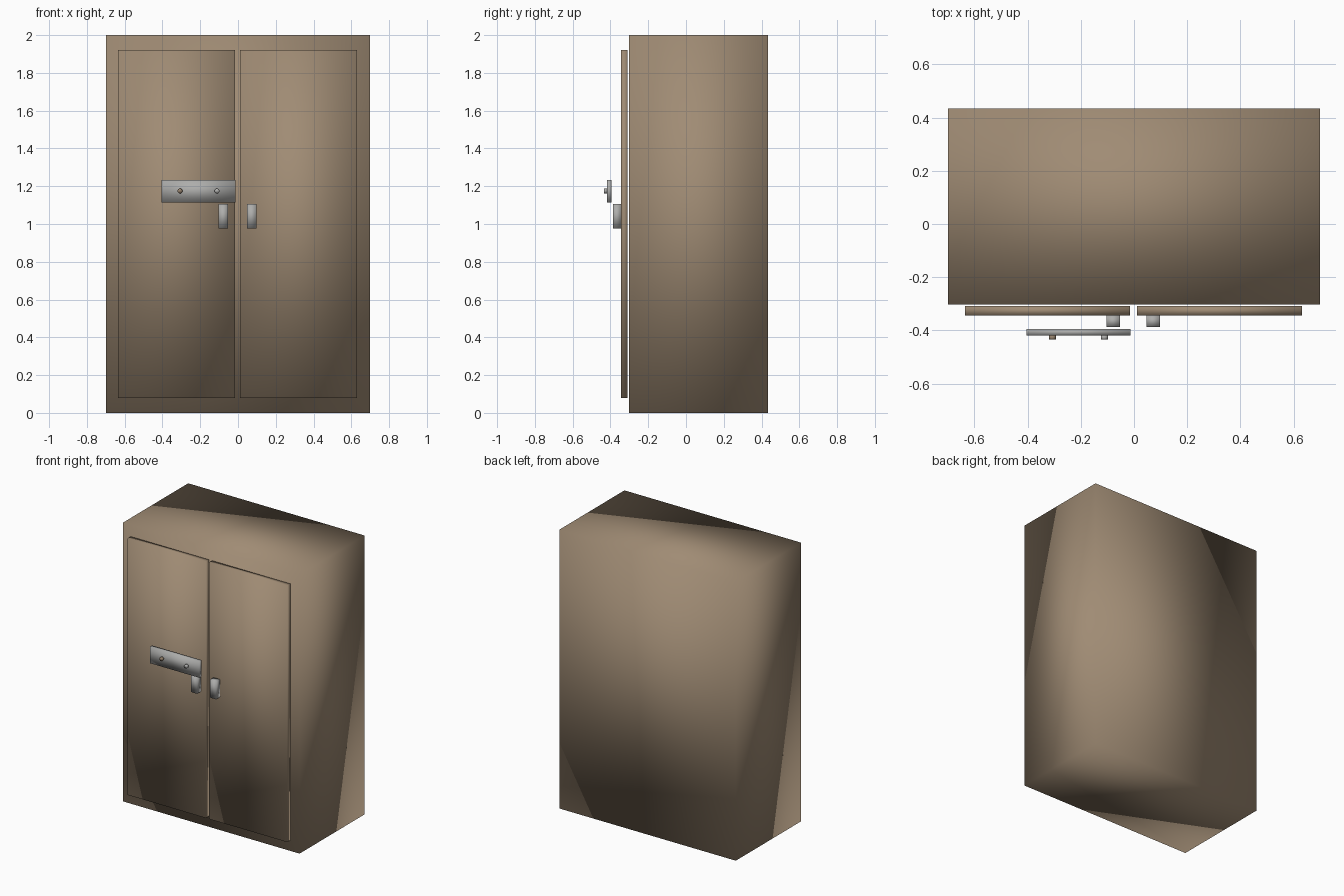
import bpy
import bmesh
from math import pi
from mathutils import Matrix, Vector

default_cube = bpy.data.objects.get("Cube")
if default_cube:
    bpy.data.objects.remove(default_cube, do_unlink=True)


def make_material(name, rgb):
    mat = bpy.data.materials.new(name)
    mat.use_nodes = True
    color = (*rgb, 1.0)
    mat.diffuse_color = color
    mat.node_tree.nodes["Principled BSDF"].inputs["Base Color"].default_value = color
    return mat


brown = make_material("brown_paint", (0.35, 0.26, 0.175))
steel = make_material("grey_steel", (0.42, 0.42, 0.41))
bronze = make_material("bronze", (0.30, 0.22, 0.15))


def finish(name, bm, mat):
    """Turn a bmesh into a softly shaded object."""
    for face in bm.faces:
        face.smooth = True
    mesh = bpy.data.meshes.new(name)
    bm.to_mesh(mesh)
    bm.free()
    mesh.materials.append(mat)
    obj = bpy.data.objects.new(name, mesh)
    bpy.context.collection.objects.link(obj)
    return obj


def box(name, low, high, mat):
    low, high = Vector(low), Vector(high)
    bm = bmesh.new()
    place = Matrix.Translation((low + high) / 2) @ Matrix.Diagonal((*(high - low), 1))
    bmesh.ops.create_cube(bm, size=1, matrix=place)
    return finish(name, bm, mat)


def stud(name, x, mat):
    bm = bmesh.new()
    place = Matrix.Translation((x, -0.427, 1.175)) @ Matrix.Rotation(pi / 2, 4, "X")
    bmesh.ops.create_cone(bm, cap_ends=True, segments=16, radius1=0.013,
                          radius2=0.013, depth=0.016, matrix=place)
    return finish(name, bm, mat)


# Cabinet body
box("cabinet_body", (-0.70, -0.302, 0), (0.70, 0.435, 2), brown)

# Doors, standing just proud of the body
for side, x in (("right", -0.635), ("left", 0.011)):
    box(side + "_door", (x, -0.344, 0.08), (x + 0.62, -0.309, 1.92), brown)

# Door handles
for side, x in (("right", -0.103), ("left", 0.047)):
    box(side + "_handle", (x, -0.387, 0.977), (x + 0.05, -0.344, 1.105), steel)

# Lock plate with its two studs
box("lock_plate", (-0.405, -0.419, 1.115), (-0.013, -0.395, 1.233), steel)
stud("outer_stud", -0.307, bronze)
stud("inner_stud", -0.111, steel)
